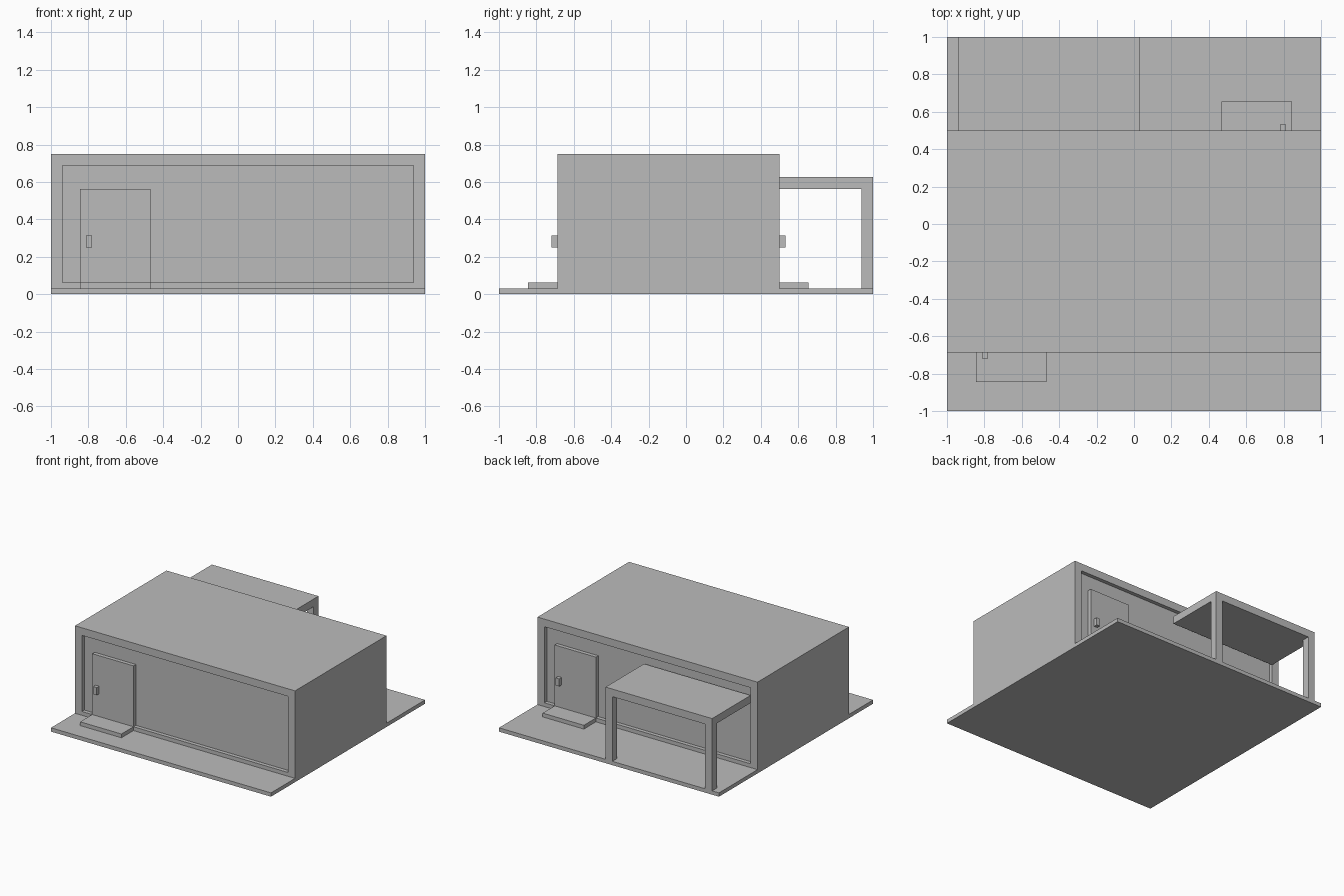
import bpy
import bmesh

if "Cube" in bpy.data.objects:
    bpy.data.objects.remove(bpy.data.objects["Cube"])

U = 1 / 32  # building module: every part sits on this grid

grey = bpy.data.materials.new("plain_grey")
grey.use_nodes = True
colour = (0.5, 0.5, 0.5, 1)
grey.diffuse_color = colour
grey.node_tree.nodes["Principled BSDF"].inputs["Base Color"].default_value = colour


def add_object(name, bm):
    bmesh.ops.recalc_face_normals(bm, faces=bm.faces)
    mesh = bpy.data.meshes.new(name)
    bm.to_mesh(mesh)
    bm.free()
    mesh.materials.append(grey)
    obj = bpy.data.objects.new(name, mesh)
    bpy.context.collection.objects.link(obj)
    return obj


def prism(name, profile, x0, x1):
    """Extrude a (y, z) profile along x."""
    bm = bmesh.new()
    face = bm.faces.new([bm.verts.new((x0 * U, y * U, z * U)) for y, z in profile])
    grown = bmesh.ops.extrude_face_region(bm, geom=[face])["geom"]
    verts = [g for g in grown if isinstance(g, bmesh.types.BMVert)]
    bmesh.ops.translate(bm, verts=verts, vec=((x1 - x0) * U, 0, 0))
    return add_object(name, bm)


def box(name, x, y, z):
    """Box from (low, high) ranges in modules."""
    return prism(name, [(y[0], z[0]), (y[1], z[0]), (y[1], z[1]), (y[0], z[1])], *x)


def cut(obj, x, y, z):
    """Remove a box-shaped volume from an object."""
    cutter = box("cutter", x, y, z)
    cutter.hide_render = True
    mod = obj.modifiers.new("cut", "BOOLEAN")
    mod.operation = "DIFFERENCE"
    mod.solver = "EXACT"
    mod.object = cutter
    bpy.context.view_layer.objects.active = obj
    bpy.ops.object.modifier_apply(modifier=mod.name)
    bpy.data.objects.remove(cutter)


FRONT, BACK = -22, 16

# House body and ground slab in one stepped profile
house = prism("house_and_slab", [(-32, 0), (32, 0), (32, 1), (BACK, 1), (BACK, 24),
                                 (FRONT, 24), (FRONT, 1), (-32, 1)], -32, 32)

# Each long wall: recessed panel, door, handle and doorstep; the back is turned around
for side, wall, out in (("front", FRONT, -1), ("back", BACK, 1)):
    def span(a, b):
        return tuple(sorted((out * a, out * b)))

    def depth(a, b):
        return tuple(sorted((wall + out * a, wall + out * b)))

    cut(house, (-30, 30), depth(-1, 2), (2, 22))
    box(side + "_door", span(15, 27), depth(-1, 0), (2, 18))
    box(side + "_door_handle", span(25, 26), depth(0, 1), (8, 10))
    box(side + "_doorstep", span(15, 27), depth(0, 5), (1, 2))

# Rear porch: a block hollowed from two directions, leaving roof and two posts
porch = box("porch", (-30, 1), (BACK, 32), (1, 20))
cut(porch, (-28, -1), (BACK - 2, 34), (0, 18))
cut(porch, (-32, 3), (BACK - 2, 30), (0, 18))
